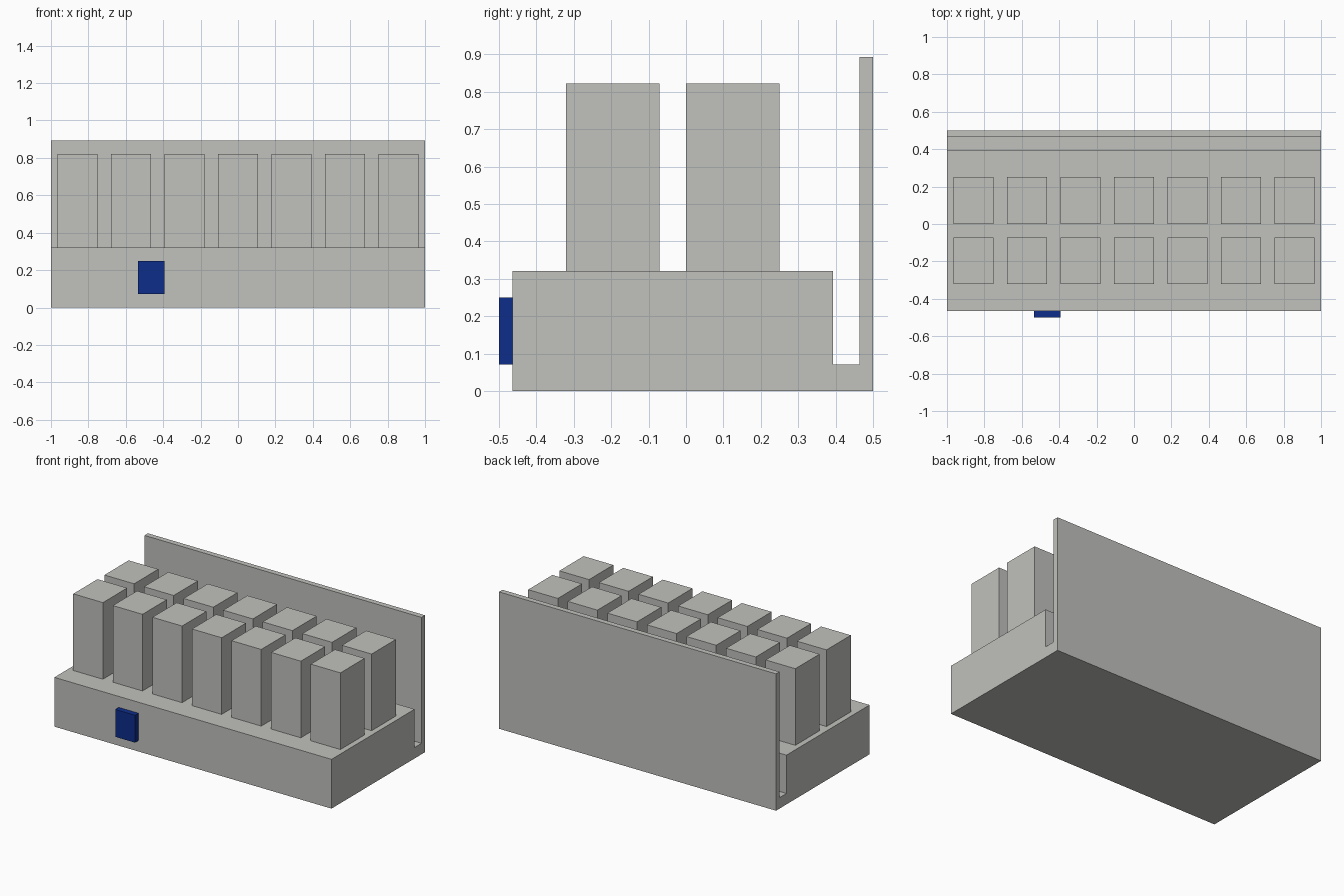
import bpy, bmesh
from mathutils import Matrix, Vector

if "Cube" in bpy.data.objects:
    bpy.data.objects.remove(bpy.data.objects["Cube"])

U = 1 / 28  # the model sits on a regular grid of this size


def material(name, rgb):
    m = bpy.data.materials.new(name)
    m.diffuse_color = (*rgb, 1)
    m.use_nodes = True
    m.node_tree.nodes["Principled BSDF"].inputs["Base Color"].default_value = m.diffuse_color
    return m


GREY = material("light grey", (0.533, 0.539, 0.509))
BLUE = material("deep blue", (0.0040, 0.027, 0.254))


def add_object(name, bm, mat):
    bmesh.ops.recalc_face_normals(bm, faces=bm.faces)
    me = bpy.data.meshes.new(name)
    bm.to_mesh(me)
    bm.free()
    me.materials.append(mat)
    ob = bpy.data.objects.new(name, me)
    bpy.context.collection.objects.link(ob)
    return ob


def box(name, lo, hi, mat):
    """Box between two corners given in grid units."""
    lo, hi = Vector(lo) * U, Vector(hi) * U
    bm = bmesh.new()
    bmesh.ops.create_cube(bm, size=1, matrix=Matrix.Translation((lo + hi) / 2)
                          @ Matrix.Diagonal((*(hi - lo), 1)))
    return add_object(name, bm, mat)


# Base, slot and back panel: one side profile (y, z) extruded along x
profile = [(-13, 0), (14, 0), (14, 25), (13, 25),
           (13, 2), (11, 2), (11, 9), (-13, 9)]
bm = bmesh.new()
face = bm.faces.new([bm.verts.new((-28 * U, y * U, z * U)) for y, z in profile])
ext = bmesh.ops.extrude_face_region(bm, geom=[face])
bmesh.ops.translate(bm, vec=(56 * U, 0, 0),
                    verts=[v for v in ext["geom"] if isinstance(v, bmesh.types.BMVert)])
add_object("base_with_back_panel", bm, GREY)

# Two rows of seven upright blocks
for row, y in (("front", -9), ("back", 0)):
    for i in range(7):
        x = -27 + 8 * i
        box(f"{row}_block_{i + 1}", (x, y, 9), (x + 6, y + 7, 23), GREY)

# Blue plate on the front of the base
box("front_plate", (-15, -14, 2), (-11, -13, 7), BLUE)
